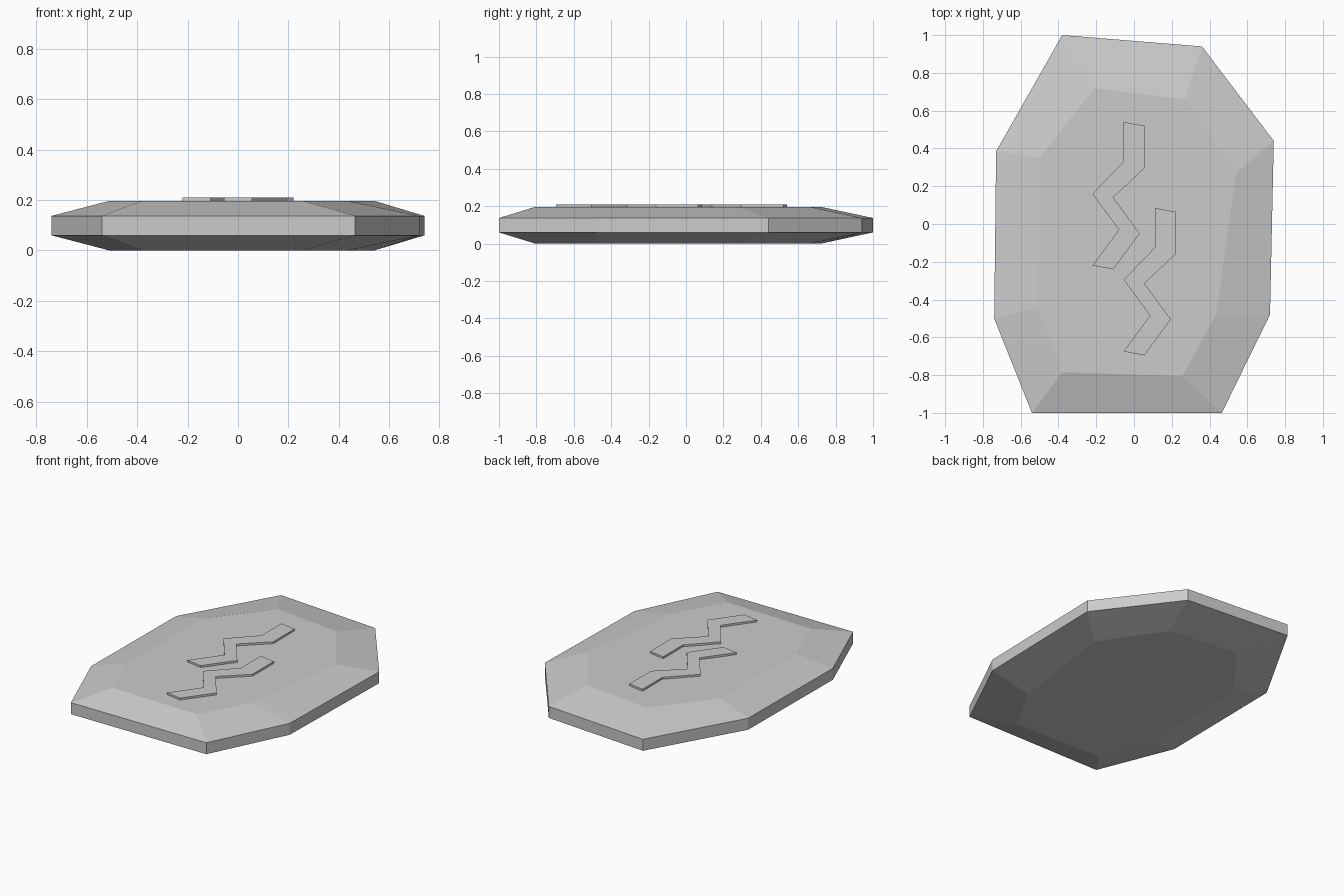
import bpy
import bmesh

cube = bpy.data.objects.get("Cube")
if cube:
    bpy.data.objects.remove(cube, do_unlink=True)

# Single stone colour
stone = bpy.data.materials.new("grey_stone")
stone.use_nodes = True
colour = (0.6, 0.6, 0.6, 1)
stone.diffuse_color = colour
stone.node_tree.nodes["Principled BSDF"].inputs["Base Color"].default_value = colour


def loft(name, rings):
    """Flat-shaded solid through stacked (outline, height) rings, bottom to top."""
    bm = bmesh.new()
    loops = [[bm.verts.new((x, y, z)) for x, y in outline] for outline, z in rings]
    bm.faces.new(loops[0])
    bm.faces.new(loops[-1])
    n = len(loops[0])
    for low, high in zip(loops, loops[1:]):
        for i in range(n):
            j = (i + 1) % n
            bm.faces.new((low[i], low[j], high[j], high[i]))
    bmesh.ops.recalc_face_normals(bm, faces=bm.faces)
    mesh = bpy.data.meshes.new(name)
    bm.to_mesh(mesh)
    bm.free()
    mesh.materials.append(stone)
    obj = bpy.data.objects.new(name, mesh)
    bpy.context.collection.objects.link(obj)
    return obj


# Slab: irregular octagon with a bevelled top and bottom
rim = [(-0.38, 1.0), (0.36, 0.94), (0.74, 0.44), (0.72, -0.48),
       (0.465, -1.0), (-0.54, -1.0), (-0.74, -0.5), (-0.73, 0.385)]
flat = [(-0.21, 0.72), (0.27, 0.66), (0.54, 0.27), (0.435, -0.48),
        (0.255, -0.805), (-0.38, -0.785), (-0.51, -0.44), (-0.5, 0.35)]
loft("stone_slab", [(flat, 0), (rim, 0.06), (rim, 0.137), (flat, 0.197)])

# Two identical raised zigzag strips
zigzag = [(-0.055, 0.54), (0.055, 0.52), (0.055, 0.295), (-0.11, 0.14),
          (0.03, -0.05), (-0.11, -0.24), (-0.22, -0.22), (-0.08, -0.03),
          (-0.22, 0.16), (-0.055, 0.33)]
for name, dx, dy in (("left_zigzag", 0.165, -0.455), ("right_zigzag", 0, 0)):
    outline = [(x + dx, y + dy) for x, y in zigzag]
    loft(name, [(outline, 0.19), (outline, 0.21)])
